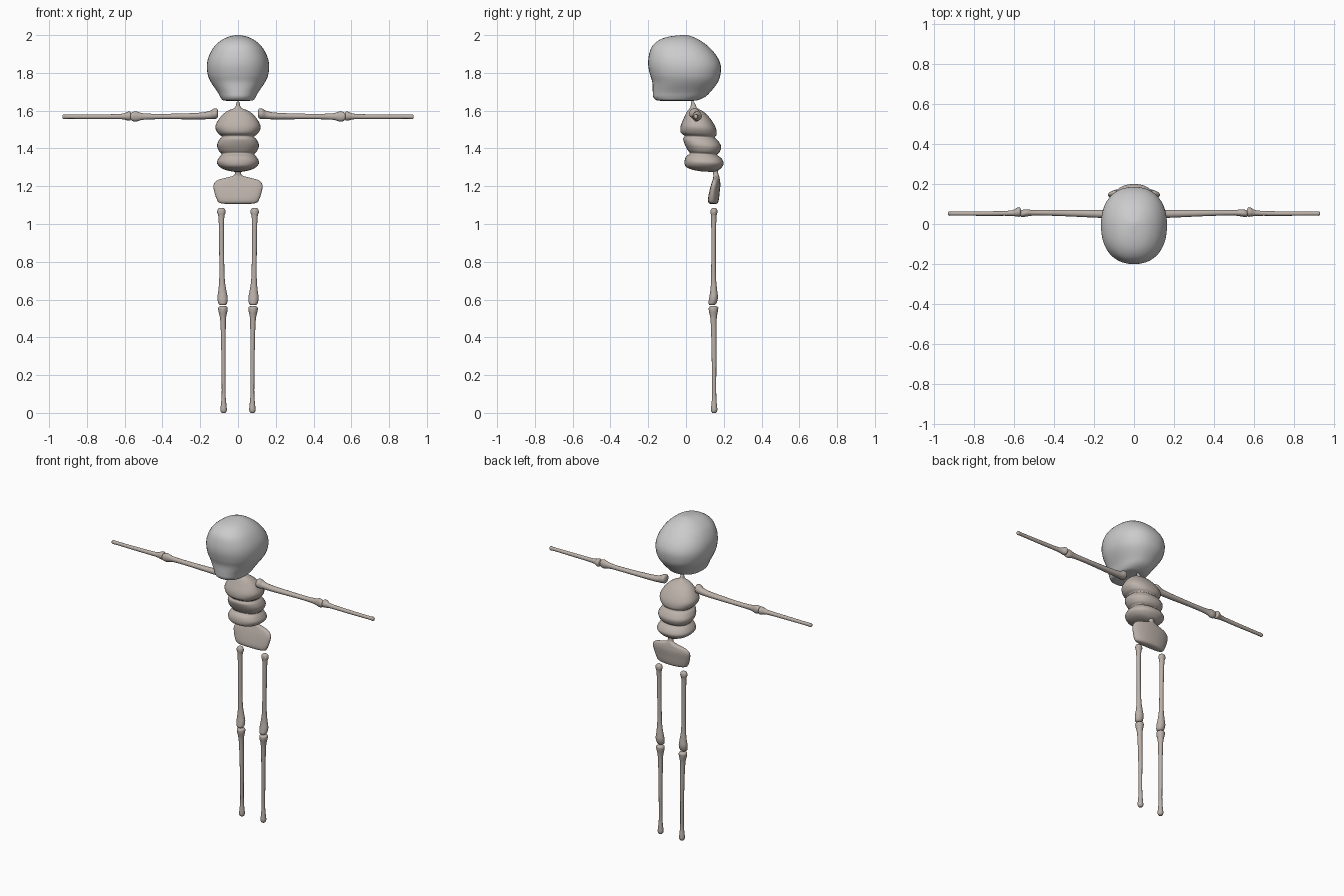
import bpy
import bmesh
import math

bone_mat = bpy.data.materials.new("bone")
bone_mat.diffuse_color = (0.5, 0.44, 0.4, 1)


def smooth_path(rows, steps):
    """Catmull-Rom interpolation between section rows."""
    out = []
    for i in range(len(rows) - 1):
        a, b, c, d = (rows[max(i - 1, 0)], rows[i], rows[i + 1],
                      rows[min(i + 2, len(rows) - 1)])
        for s in range(steps):
            t = s / steps
            out.append([0.5 * (2 * q + (r - p) * t + (2 * p - 5 * q + 4 * r - w) * t * t
                               + (3 * q - p - 3 * r + w) * t ** 3)
                        for p, q, r, w in zip(a, b, c, d)])
    out.append(list(rows[-1]))
    return out


def loft(name, rows, axis="Z", sides=24, power=2.0, steps=4, bend=0.0, tilt=0.0,
         side=1, mat=bone_mat):
    """rows: (along, u centre, v centre, u radius, v radius).
    Axis Z uses u=x, v=y; axis X uses u=y, v=z."""
    bm = bmesh.new()
    rings = []
    for along, cu, cv, ru, rv in smooth_path(rows, steps):
        ring = []
        for k in range(sides):
            a = 2 * math.pi * k / sides
            c, s = math.cos(a), math.sin(a)
            u = cu + max(ru, 0.001) * math.copysign(abs(c) ** (2 / power), c)
            dv = max(rv, 0.001) * math.copysign(abs(s) ** (2 / power), s)
            v = cv + dv
            if axis == "Z":
                p = (u * side, v - bend * u * u, along + tilt * dv)
            else:
                p = (along * side, u, v)
            ring.append(bm.verts.new(p))
        rings.append(ring)
    for r0, r1 in zip(rings, rings[1:]):
        for k in range(sides):
            n = (k + 1) % sides
            bm.faces.new((r0[k], r0[n], r1[n], r1[k]))
    bm.faces.new(rings[0])
    bm.faces.new(rings[-1])
    bmesh.ops.recalc_face_normals(bm, faces=bm.faces)
    mesh = bpy.data.meshes.new(name)
    bm.to_mesh(mesh)
    bm.free()
    for f in mesh.polygons:
        f.use_smooth = True
    if mat:
        mesh.materials.append(mat)
    ob = bpy.data.objects.new(name, mesh)
    bpy.context.collection.objects.link(ob)
    return ob


# Head: z, half width, front y, back y
head = [(1.652, 0.05, -0.12, 0.03), (1.655, 0.08, -0.155, 0.06),
        (1.672, 0.094, -0.173, 0.1), (1.70, 0.109, -0.176, 0.13),
        (1.75, 0.143, -0.178, 0.168), (1.79, 0.16, -0.19, 0.182),
        (1.84, 0.165, -0.2, 0.184), (1.89, 0.154, -0.197, 0.162),
        (1.94, 0.125, -0.18, 0.118), (1.975, 0.085, -0.14, 0.07),
        (1.993, 0.045, -0.085, 0.03), (2.0, 0.008, -0.02, 0.005)]
loft("head", [(z, 0, (f + b) / 2, w, (b - f) / 2) for z, w, f, b in head],
     sides=40, power=2.25, mat=None)

# Ribcage: neck, then three stacked lobes
ribs = [(1.648, 0.006, 0.027, 0.041), (1.635, 0.01, 0.026, 0.05),
        (1.615, 0.018, 0.022, 0.06), (1.595, 0.062, 0.006, 0.095),
        (1.56, 0.098, -0.01, 0.13), (1.515, 0.12, -0.028, 0.157),
        (1.48, 0.106, -0.028, 0.162), (1.462, 0.086, -0.008, 0.153),
        (1.445, 0.1, -0.015, 0.17), (1.415, 0.111, -0.006, 0.186),
        (1.385, 0.1, 0.01, 0.178), (1.37, 0.086, 0.02, 0.165),
        (1.352, 0.1, 0.0, 0.188), (1.325, 0.112, -0.008, 0.2),
        (1.30, 0.094, -0.002, 0.185), (1.285, 0.06, 0.03, 0.165),
        (1.277, 0.02, 0.08, 0.14)]
loft("ribcage", [(z, 0, (f + b) / 2, w, (b - f) / 2) for z, w, f, b in ribs],
     sides=32, power=2.3, tilt=-0.05)

# Pelvis with the short lower spine
pelvis = [(1.31, 0.014, 0.14, 0.168), (1.27, 0.016, 0.143, 0.17),
          (1.255, 0.026, 0.145, 0.175), (1.242, 0.075, 0.143, 0.178),
          (1.23, 0.112, 0.14, 0.18), (1.205, 0.13, 0.132, 0.182),
          (1.165, 0.124, 0.122, 0.178), (1.13, 0.112, 0.116, 0.174),
          (1.112, 0.098, 0.12, 0.168), (1.106, 0.06, 0.132, 0.158)]
loft("pelvis", [(z, 0, (f + b) / 2, w, (b - f) / 2) for z, w, f, b in pelvis],
     sides=32, power=2.3, bend=0.6)

# Limb bones, mirrored left and right
upper_arm = [(0.105, 0.045, 1.585, 0.012, 0.012), (0.112, 0.045, 1.585, 0.026, 0.026),
             (0.13, 0.046, 1.583, 0.028, 0.027), (0.155, 0.05, 1.576, 0.021, 0.021),
             (0.22, 0.052, 1.571, 0.019, 0.017), (0.4, 0.056, 1.569, 0.015, 0.014),
             (0.5, 0.056, 1.569, 0.014, 0.017), (0.54, 0.055, 1.569, 0.018, 0.027),
             (0.562, 0.052, 1.569, 0.017, 0.022), (0.57, 0.052, 1.569, 0.008, 0.012)]
forearm = [(0.565, 0.06, 1.571, 0.01, 0.012), (0.571, 0.06, 1.571, 0.023, 0.023),
           (0.585, 0.059, 1.571, 0.022, 0.023), (0.62, 0.054, 1.569, 0.013, 0.014),
           (0.75, 0.052, 1.568, 0.011, 0.012), (0.9, 0.052, 1.568, 0.01, 0.011),
           (0.922, 0.052, 1.568, 0.011, 0.013), (0.93, 0.052, 1.568, 0.007, 0.008)]
thigh = [(1.086, 0.088, 0.148, 0.008, 0.007), (1.078, 0.088, 0.148, 0.019, 0.016),
         (1.06, 0.088, 0.148, 0.022, 0.018), (1.03, 0.088, 0.147, 0.015, 0.014),
         (0.9, 0.087, 0.146, 0.013, 0.012), (0.72, 0.085, 0.146, 0.014, 0.013),
         (0.65, 0.083, 0.147, 0.021, 0.018), (0.61, 0.082, 0.146, 0.027, 0.023),
         (0.58, 0.081, 0.14, 0.023, 0.021), (0.57, 0.081, 0.138, 0.012, 0.012)]
shin = [(0.566, 0.08, 0.146, 0.01, 0.01), (0.56, 0.08, 0.146, 0.023, 0.024),
        (0.54, 0.08, 0.145, 0.024, 0.024), (0.49, 0.079, 0.146, 0.015, 0.016),
        (0.35, 0.077, 0.148, 0.012, 0.013), (0.12, 0.076, 0.149, 0.01, 0.011),
        (0.06, 0.076, 0.149, 0.013, 0.013), (0.015, 0.076, 0.149, 0.017, 0.017),
        (0.0, 0.076, 0.149, 0.01, 0.01)]
for side, label in ((1, "left"), (-1, "right")):
    loft(label + "_upper_arm", upper_arm, axis="X", side=side, sides=20)
    loft(label + "_forearm", forearm, axis="X", side=side, sides=20)
    loft(label + "_thigh_bone", thigh, side=side, sides=20)
    loft(label + "_shin_bone", shin, side=side, sides=20)
